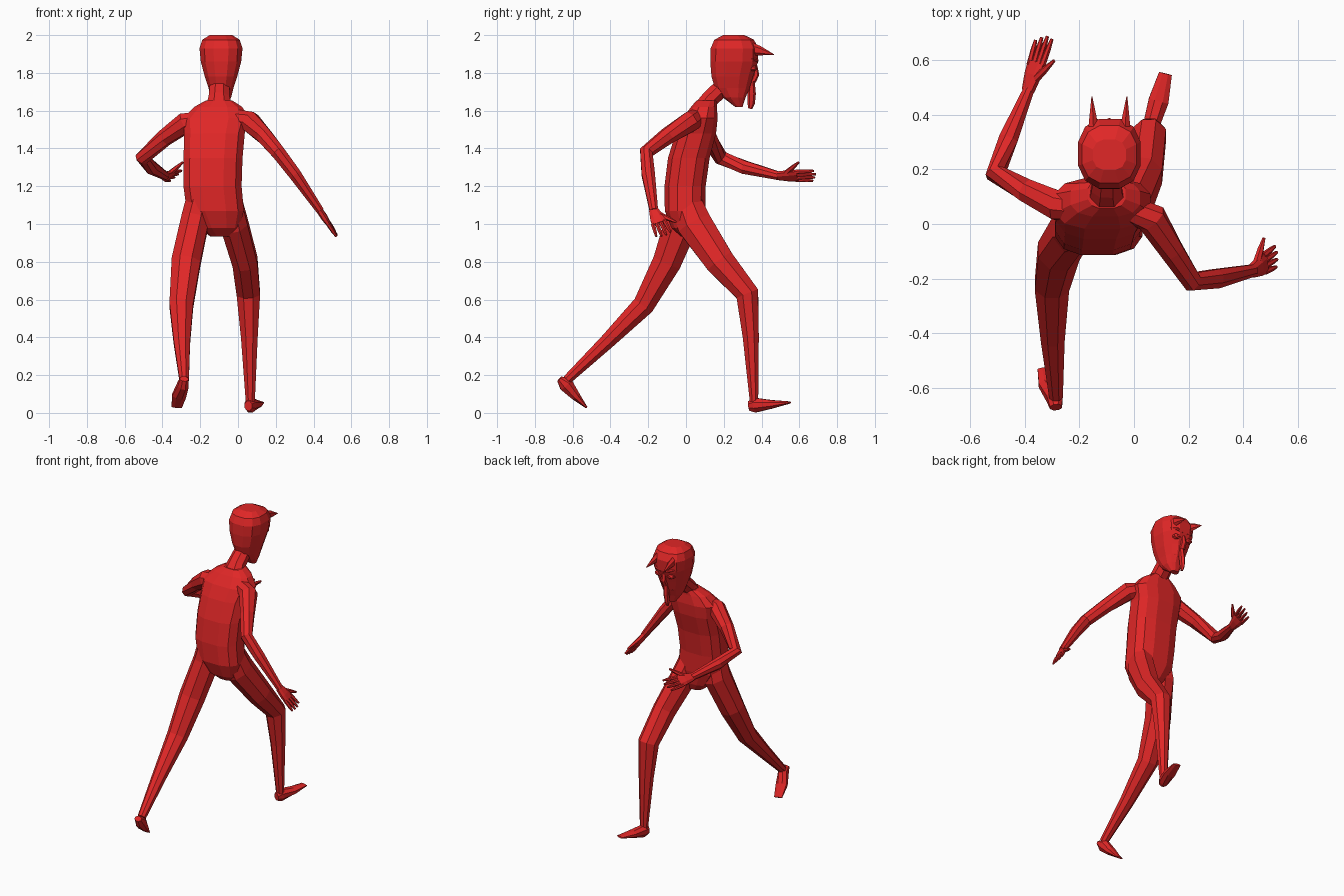
import bpy, bmesh, math
from mathutils import Vector as V

red = bpy.data.materials.new("red")
red.diffuse_color = (0.75, 0.02, 0.02, 1)


def finish(name, bm):
    bmesh.ops.recalc_face_normals(bm, faces=bm.faces)
    me = bpy.data.meshes.new(name)
    bm.to_mesh(me)
    bm.free()
    me.materials.append(red)
    ob = bpy.data.objects.new(name, me)
    bpy.context.collection.objects.link(ob)
    return ob


def spow(v, e):
    return math.copysign(abs(v) ** e, v)


def loft(name, rings, ref, sides=8, normal=None, square=1.0):
    """Closed skin through rings of (x, y, z, half width along ref, half depth)."""
    bm = bmesh.new()
    pts = [V(r[:3]) for r in rings]
    loops = []
    for i, r in enumerate(rings):
        a, b = pts[max(i - 1, 0)], pts[min(i + 1, len(pts) - 1)]
        t = V(normal) if normal else (b - a).normalized()
        s = V(ref)
        s = (s - t * s.dot(t)).normalized()
        u = t.cross(s)
        loop = []
        for k in range(sides):
            w = 2 * math.pi * (k + 0.5) / sides
            loop.append(bm.verts.new(pts[i] + s * (r[3] * spow(math.cos(w), square))
                                     + u * (r[4] * spow(math.sin(w), square))))
        loops.append(loop)
    for p, q in zip(loops, loops[1:]):
        for k in range(sides):
            j = (k + 1) % sides
            bm.faces.new((p[k], p[j], q[j], q[k]))
    bm.faces.new(loops[0])
    bm.faces.new(loops[-1])
    return finish(name, bm)


def hand(side, wrist, tip, spread, thumb_tip):
    """Flat palm, four tapered fingers and a thumb."""
    wrist, tip, spread, thumb_tip = V(wrist), V(tip), V(spread).normalized(), V(thumb_tip)
    knuckle = wrist.lerp(tip, 0.52)
    loft(side + "_palm", [(*wrist, .026, .018), (*wrist.lerp(tip, .3), .038, .018),
                          (*knuckle, .042, .013)], spread, 8, square=.8)
    for i in range(4):
        o = spread * (i - 1.5) * 0.021
        end = tip + o * 1.25 - (tip - wrist) * (0.05 * abs(i - 1.7))
        loft(f"{side}_finger_{i + 1}", [(*(knuckle + o - (tip - wrist) * .05), .012, .012),
             (*(knuckle + o).lerp(end, .6), .010, .010), (*end, .006, .006)], spread, 6)
    base = wrist.lerp(tip, .2) + spread * .015
    loft(side + "_thumb", [(*base, .017, .015), (*base.lerp(thumb_tip, .55), .013, .012),
                           (*thumb_tip, .006, .006)], tip - wrist, 6)


Z = (0, 0, 1)
X = (1, 0, 0)

# Torso
loft("torso", [(-.09, .02, .935, .06, .05), (-.10, .005, .98, .11, .085),
               (-.12, -.005, 1.07, .155, .11), (-.135, -.005, 1.2, .158, .112),
               (-.132, .015, 1.35, .16, .113), (-.125, .052, 1.48, .165, .11),
               (-.115, .075, 1.56, .18, .095), (-.105, .095, 1.62, .13, .07),
               (-.10, .11, 1.655, .07, .055)], X, 12, Z, .75)

# Neck and head
loft("neck", [(-.10, .09, 1.61, .075, .055), (-.10, .13, 1.665, .06, .05),
              (-.095, .22, 1.75, .055, .05)], X, 8)
loft("head", [(-.09, .28, 1.62, .028, .02), (-.09, .255, 1.67, .055, .062),
              (-.09, .245, 1.72, .068, .095), (-.09, .245, 1.78, .088, .113),
              (-.09, .255, 1.86, .110, .130), (-.09, .257, 1.93, .117, .130),
              (-.09, .255, 1.975, .102, .108), (-.09, .253, 2.0, .062, .058)],
     X, 12, Z, .8)

# Horns, eyes and brows
for n, d in (("left", -1), ("right", 1)):
    x = -.09 + d * .058
    loft(n + "_horn", [(x, .325, 1.93, .024, .04), (x + d * .002, .39, 1.917, .015, .025),
                       (x + d * .006, .465, 1.897, .002, .002)], X, 6)
    ex = -.09 + d * .045
    loft(n + "_eye", [(ex, .345, 1.825, .028, .018), (ex, .366, 1.825, .026, .016),
                      (ex, .374, 1.825, .012, .007)], X, 8)
    loft(n + "_brow", [(-.09 + d * .015, .372, 1.852, .008, .008),
                       (-.09 + d * .05, .375, 1.868, .01, .01),
                       (-.09 + d * .085, .345, 1.875, .005, .005)], Z, 6)

# Nose, mouth and long pointed beard hanging ahead of the chin
loft("nose", [(-.09, .365, 1.84, .012, .012), (-.09, .372, 1.79, .018, .016),
              (-.09, .355, 1.755, .02, .015)], X, 6)
loft("mouth", [(-.125, .315, 1.715, .006, .012), (-.09, .33, 1.71, .008, .014),
               (-.055, .315, 1.715, .006, .012)], Z, 6)
loft("beard", [(-.09, .345, 1.76, .016, .018), (-.095, .348, 1.69, .016, .022),
               (-.1, .345, 1.64, .013, .02), (-.1, .34, 1.61, .007, .01)], X, 6)

# Arms: left swings forward, right swings back
loft("left_arm", [(-.19, .06, 1.55, .05, .05), (-.28, .068, 1.535, .058, .058),
                  (-.39, .12, 1.455, .046, .046), (-.505, .185, 1.35, .04, .04),
                  (-.46, .31, 1.30, .038, .038), (-.385, .49, 1.255, .024, .022)], Z, 8)
hand("left", (-.388, .485, 1.255), (-.325, .69, 1.255), (1, 0, .9), (-.292, .597, 1.327))
loft("right_arm", [(-.01, .055, 1.56, .05, .05), (.065, .02, 1.54, .058, .058),
                   (.14, -.10, 1.465, .046, .046), (.212, -.21, 1.38, .038, .04),
                   (.30, -.20, 1.265, .038, .036), (.435, -.17, 1.07, .024, .022)],
     (0, 1, 0), 8)
hand("right", (.43, -.172, 1.075), (.525, -.115, .935), (-.1, 1, .35), (.475, -.052, 1.01))

# Legs: right is in front, left trails
loft("right_leg", [(-.05, -.01, 1.14, .07, .085), (-.02, .045, 1.0, .078, .10),
                   (.037, .18, .80, .072, .084), (.055, .325, .63, .067, .066),
                   (.06, .343, .40, .048, .046), (.065, .36, .06, .026, .024)], X, 8)
loft("left_leg", [(-.20, -.01, 1.15, .075, .09), (-.225, -.015, 1.03, .08, .10),
                  (-.275, -.10, .80, .083, .082), (-.30, -.225, .57, .068, .062),
                  (-.297, -.42, .375, .047, .043), (-.285, -.63, .175, .027, .027)], X, 8)

# Feet: wedges from heel to toe
loft("right_foot", [(.055, .335, .037, .022, .028), (.065, .367, .041, .033, .042),
                    (.09, .45, .045, .04, .025), (.115, .55, .055, .026, .006)], X, 8)
loft("left_foot", [(-.285, -.67, .18, .024, .018), (-.29, -.635, .15, .032, .042),
                   (-.312, -.585, .09, .04, .026), (-.325, -.528, .03, .03, .006)], X, 8)
